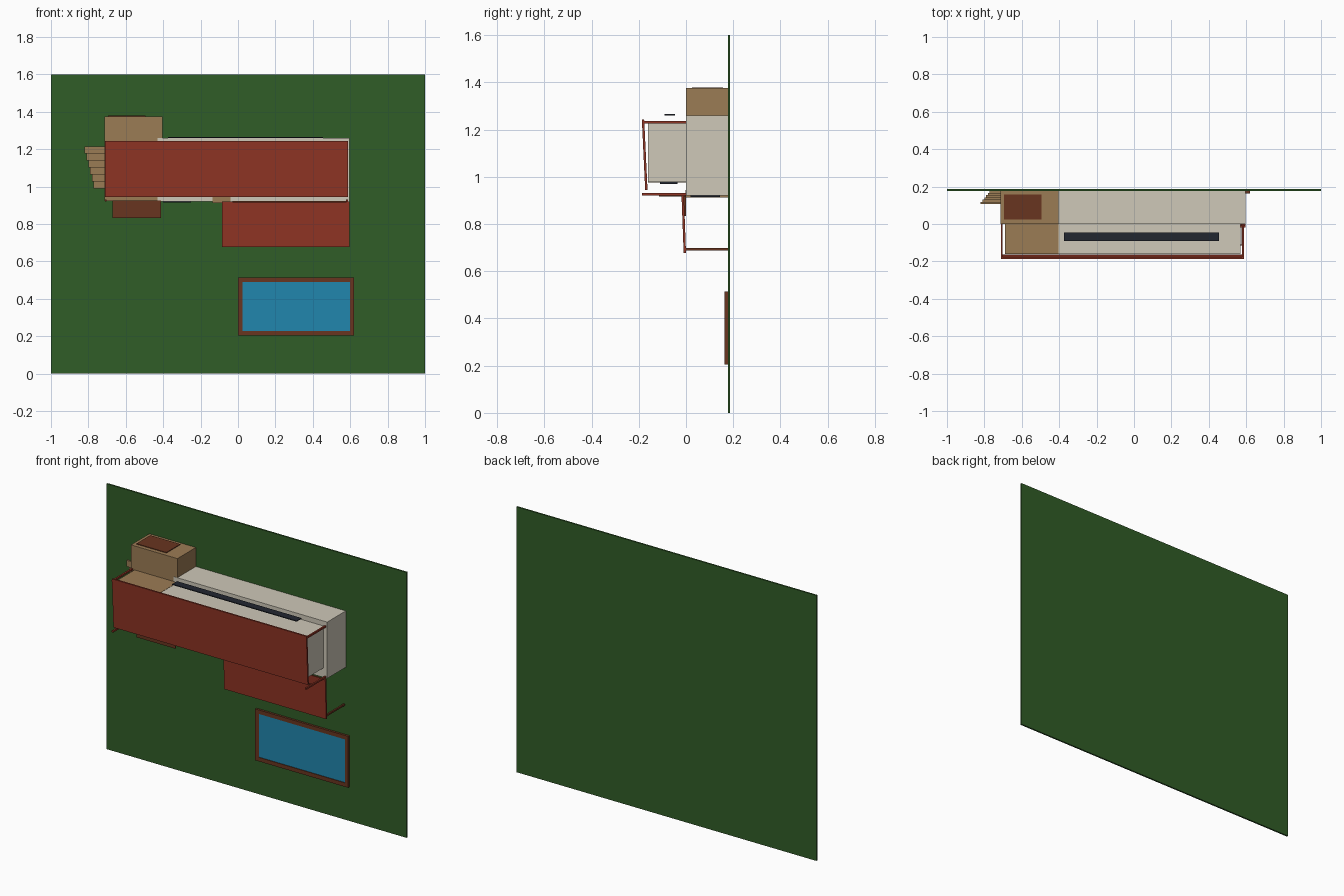
import bpy, math

if "Cube" in bpy.data.objects:
    bpy.data.objects.remove(bpy.data.objects["Cube"])

def mat(name, r, g, b):
    m = bpy.data.materials.new(name)
    m.diffuse_color = (r, g, b, 1)
    m.use_nodes = True
    m.node_tree.nodes["Principled BSDF"].inputs["Base Color"].default_value = m.diffuse_color
    return m

GREEN = mat("grass", .03, .11, .02)
CREAM = mat("plaster", .62, .58, .48)
STONE = mat("stone", .33, .2, .09)
RED = mat("roof_tile", .28, .035, .018)
WOOD = mat("wood", .14, .035, .014)
DARK = mat("glass", .016, .02, .03)
BLUE = mat("water", .015, .24, .42)

def prism(name, profile, x0, x1, m):
    """Extrude a (y, z) outline along x."""
    n = len(profile)
    verts = [(x, y, z) for x in (x0, x1) for y, z in profile]
    faces = [tuple(range(n))[::-1], tuple(range(n, 2 * n))]
    faces += [(i, (i + 1) % n, n + (i + 1) % n, n + i) for i in range(n)]
    me = bpy.data.meshes.new(name)
    me.from_pydata(verts, [], faces)
    me.materials.append(m)
    o = bpy.data.objects.new(name, me)
    bpy.context.collection.objects.link(o)
    return o

def box(name, x, y, z, m):
    return prism(name, [(y[0], z[0]), (y[1], z[0]), (y[1], z[1]), (y[0], z[1])], x[0], x[1], m)

# Ground slab, standing upright with the building growing toward -y
box("ground", (-1, 1), (.177, .187), (0, 1.6), GREEN)

# Lower storey
box("lower_walls", (-.43, .595), (0, .177), (.92, 1.26), CREAM)
box("lower_stone_wing", (-.715, -.405), (.001, .177), (.922, 1.375), STONE)
box("stone_pillar", (-.135, -.04), (-.002, .177), (.912, .945), STONE)
box("garage_door", (-.695, -.495), (.025, .157), (1.373, 1.379), WOOD)
for i, x in enumerate(((-.4, -.25), (-.03, .56))):
    box(f"lower_window_{i}", x, (.02, .145), (.914, .921), DARK)

# Upper storey
box("upper_walls", (-.41, .57), (-.16, 0), (.977, 1.23), CREAM)
box("upper_stone_wing", (-.69, -.405), (-.161, 0), (.975, 1.231), STONE)
box("upper_back_window", (-.375, .455), (-.092, -.046), (1.26, 1.265), DARK)
box("upper_front_window", (-.375, .455), (-.11, -.035), (.97, .978), DARK)

# Sloping main roof and its corner columns
prism("main_roof", [(-.173, .945), (-.163, .945), (-.177, 1.243), (-.187, 1.243)], -.71, .587, RED)
for i, x in enumerate((-.712, .577)):
    for j, z in enumerate((.921, 1.226)):
        box(f"roof_column_{i}_{j}", (x, x + .01), (-.186, 0), (z, z + .01), RED)

# Balcony rail with posts
box("balcony_rail", (-.03, .58), (-.115, -.109), (.916, .922), WOOD)
for i in range(6):
    x = -.03 + i * .1208
    box(f"balcony_post_{i}", (x, x + .006), (-.112, 0), (.916, .922), WOOD)

# Porch roof with columns, and the entrance canopy
prism("porch_roof", [(-.01, .678), (0, .678), (-.009, .921), (-.019, .921)], -.085, .595, RED)
for i, x in enumerate((-.08, .58)):
    box(f"porch_column_{i}", (x, x + .01), (-.003, .177), (.688, .698), WOOD)
box("entrance_canopy", (-.67, -.412), (-.008, 0), (.833, .925), WOOD)

# Side stairs
for i in range(6):
    z = .99 + i * .0373
    y = .166 - i * .0118
    box(f"stair_{i}", (-.772 - i * .0095, -.713), (y, y + .0115), (z, z + .0373), STONE)

# Pool rim and water
for i, x in enumerate(((0, .024), (.6, .62))):
    box(f"pool_rim_side_{i}", x, (.164, .178), (.205, .515), WOOD)
for i, z in enumerate(((.205, .229), (.491, .515))):
    box(f"pool_rim_end_{i}", (.024, .6), (.164, .178), z, WOOD)
box("pool_water", (.024, .6), (.168, .178), (.229, .491), BLUE)
